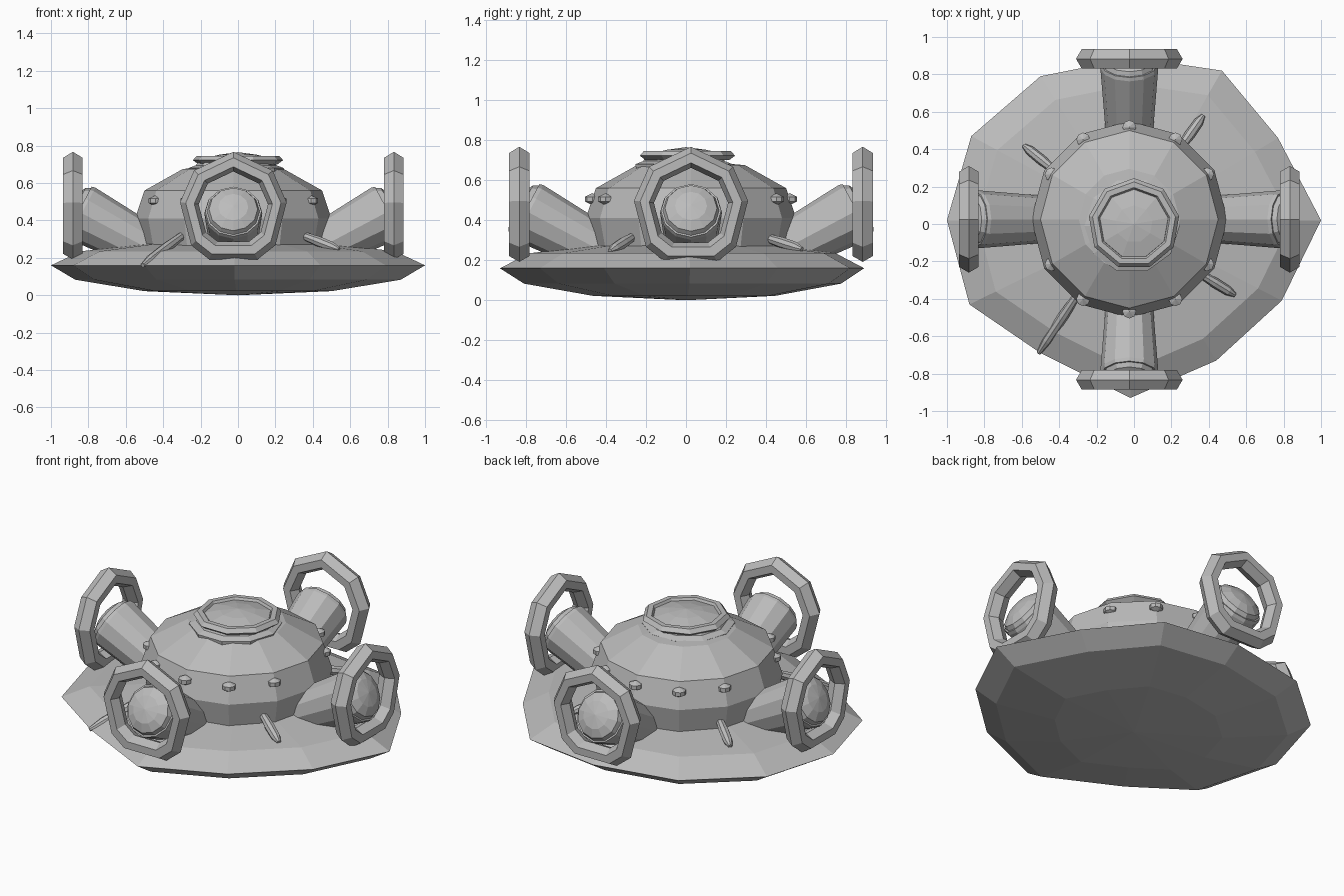
import bpy, bmesh, math
from math import sin, cos, pi, radians
from mathutils import Matrix, Vector

cube = bpy.data.objects.get("Cube")
if cube:
    bpy.data.objects.remove(cube, do_unlink=True)

grey = bpy.data.materials.new("hull_grey")
grey.use_nodes = True
colour = (0.5, 0.5, 0.5, 1)
grey.diffuse_color = colour
grey.node_tree.nodes["Principled BSDF"].inputs["Base Color"].default_value = colour

HUB = Vector((-0.025, 0.025, 0))


def polygon(sides, start=0):
    return [(cos(start + 2 * pi * i / sides), sin(start + 2 * pi * i / sides)) for i in range(sides)]


def loft(name, outline, profile, matrix=Matrix(), loop=False):
    """Sweep (scale, height) profile points round a unit outline; scale 0 makes a pole."""
    bm = bmesh.new()
    rings = []
    for r, z in profile:
        if r == 0:
            rings.append([bm.verts.new((0, 0, z))] * len(outline))
        else:
            rings.append([bm.verts.new((x * r, y * r, z)) for x, y in outline])
    pairs = list(zip(rings, rings[1:]))
    if loop:
        pairs.append((rings[-1], rings[0]))
    n = len(outline)
    for a, b in pairs:
        for i in range(n):
            j = (i + 1) % n
            bm.faces.new(list(dict.fromkeys((a[i], a[j], b[j], b[i]))))
    if not loop:
        for ring in (rings[0], rings[-1]):
            if ring[0] is not ring[1]:
                bm.faces.new(ring)
    bmesh.ops.recalc_face_normals(bm, faces=bm.faces)
    mesh = bpy.data.meshes.new(name)
    bm.to_mesh(mesh)
    bm.free()
    mesh.materials.append(grey)
    obj = bpy.data.objects.new(name, mesh)
    obj.matrix_world = matrix
    bpy.context.collection.objects.link(obj)
    return obj


def aim(origin, direction):
    return Matrix.Translation(origin) @ Vector(direction).to_track_quat('Z', 'Y').to_matrix().to_4x4()


# Irregular saucer
rim = [(1, .02), (.77, .46), (.47, .82), (0, .89), (-.5, .79), (-.87, .47),
       (-1, .02), (-.88, -.43), (-.5, -.69), (-.02, -.93), (.44, -.73), (.79, -.41)]
loft("saucer", rim, [(0, 0), (.5, .022), (.87, .083), (1, .16), (.84, .235), (.5, .275), (0, .285)])

# Main dome, collar and hatch
loft("dome", polygon(12), [(.49, .24), (.525, .41), (.475, .56), (.27, .675), (0, .70)],
     Matrix.Translation(HUB))
loft("collar", polygon(10), [(.25, .64), (.255, .68), (.215, .695), (.2, .72)],
     Matrix.Translation((-.01, -.01, 0)))
hatch = Matrix.Translation((0, 0, 0))
loft("hatch_ring", polygon(9, pi / 2), [(.215, .70), (.245, .722), (.225, .745), (.195, .745), (.18, .72), (.195, .70)],
     hatch, loop=True)
loft("hatch_cap", polygon(9, pi / 2), [(.2, .70), (.185, .732), (.1, .752), (0, .765)], hatch)

# Four thrusters, each with a tilted barrel, lens and upright guard ring
ring_half = [(.21, .2), (.285, .03), (.225, -.2), (.13, -.275)]
ring_outline = [(0, .3)] + ring_half + [(-x, y) for x, y in reversed(ring_half)]
ring_outline = [(x / .3, y / .3) for x, y in ring_outline]
tilt = radians(28)
for name, angle in (("left", 0), ("back", pi / 2), ("right", pi), ("front", -pi / 2)):
    out = Vector((cos(angle), sin(angle), 0))
    axis = out * cos(tilt) + Vector((0, 0, sin(tilt)))
    end = HUB + out * .828 + Vector((0, 0, .448))
    barrel = aim(end, axis)
    loft(name + "_barrel", polygon(12), [(.12, -.5), (.155, -.02), (.15, 0)], barrel)
    loft(name + "_lens", polygon(12), [(.145, -.01), (.13, .025), (.08, .05), (0, .062)], barrel)
    side = Vector((-out.y, out.x, 0))
    up = Vector((0, 0, 1))
    guard = Matrix((side, up, out)).transposed().to_4x4()
    guard.translation = HUB + out * .858 + up * .467
    loft(name + "_guard_ring", ring_outline,
         [(.3, 0), (.268, .052), (.22, .052), (.195, 0), (.22, -.052), (.268, -.052)], guard, loop=True)

# Rivets round the dome
for i in range(12):
    if i % 6 == 0:
        continue
    a = i * pi / 6
    reach = .478 if i % 6 in (2, 3, 4) else .465
    out = Vector((cos(a), sin(a), 0))
    loft("rivet", polygon(8), [(0, -.03), (.037, -.012), (.037, .012), (0, .03)],
         Matrix.Translation(HUB + out * (reach + .015) + Vector((0, 0, .505))))

# Tapered spikes lying on the saucer
spikes = [((.25, .41, .31), (.37, .58, .255)), ((-.43, .29, .31), (-.59, .42, .25)),
          ((-.29, -.36, .325), (-.51, -.69, .16)), ((.36, -.27, .315), (.54, -.38, .245))]
for start, tip in spikes:
    d = Vector(tip) - Vector(start)
    length = d.length
    loft("spike", polygon(8), [(.018, -.06), (.028, length * .4), (.026, length * .8), (.012, length)],
         aim(Vector(start), d))
